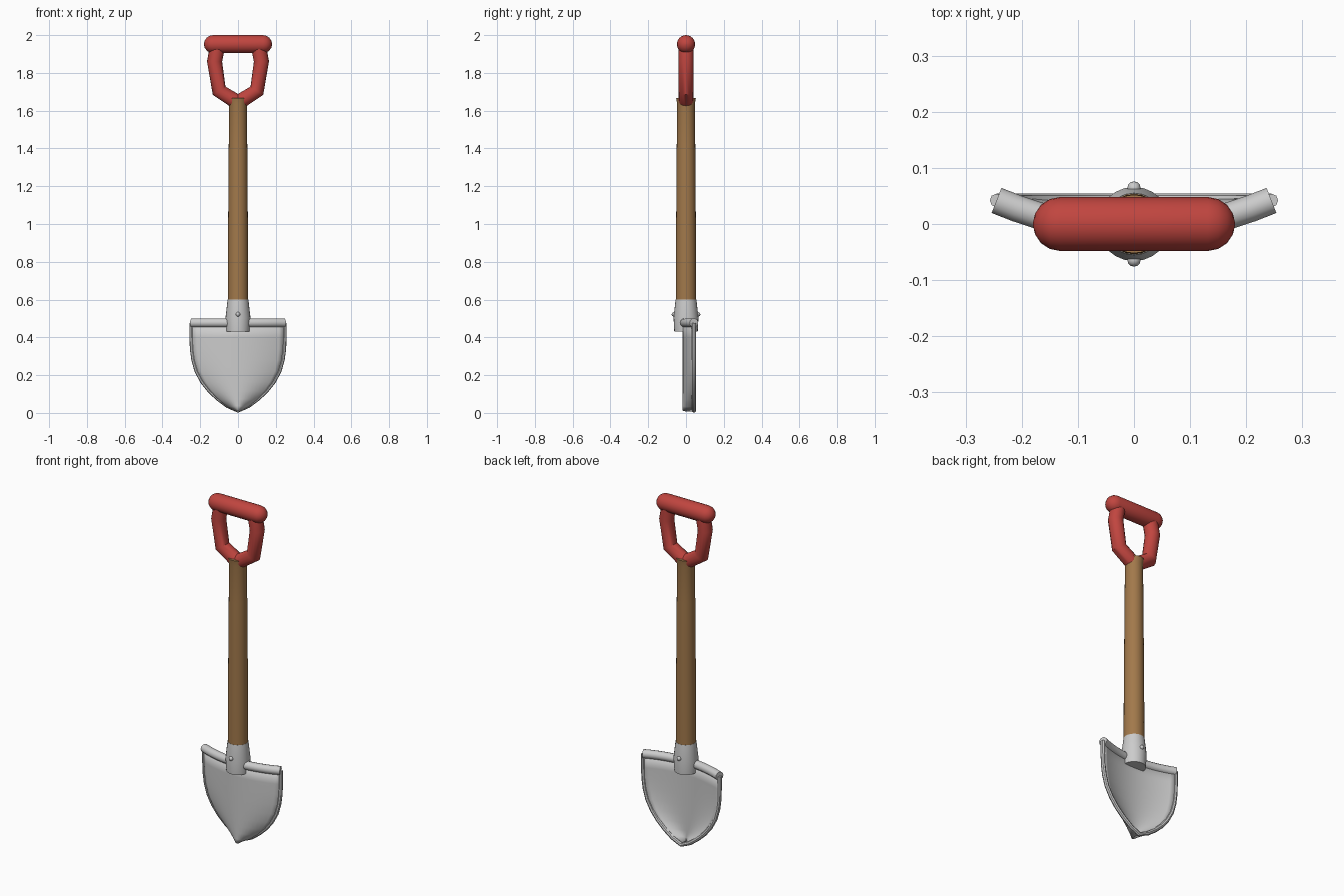
import bpy, math

if "Cube" in bpy.data.objects:
    bpy.data.objects.remove(bpy.data.objects["Cube"])

def material(name, color):
    m = bpy.data.materials.new(name)
    m.diffuse_color = color
    m.use_nodes = True
    m.node_tree.nodes["Principled BSDF"].inputs["Base Color"].default_value = m.diffuse_color
    return m

wood = material("wood", (0.36, 0.19, 0.07, 1))
red = material("red_plastic", (0.53, 0.06, 0.05, 1))

def finish(ob, mat=None, angle=40):
    bpy.ops.object.select_all(action='DESELECT')
    ob.select_set(True)
    bpy.context.view_layer.objects.active = ob
    if ob.type == 'CURVE':
        bpy.ops.object.convert(target='MESH')
        ob = bpy.context.object
    bpy.ops.object.shade_smooth_by_angle(angle=math.radians(angle))
    if mat:
        ob.data.materials.clear()
        ob.data.materials.append(mat)
    return ob

def mesh_object(name, verts, faces):
    me = bpy.data.meshes.new(name)
    me.from_pydata(verts, [], faces)
    me.update()
    ob = bpy.data.objects.new(name, me)
    bpy.context.collection.objects.link(ob)
    return ob

def tube(name, points, radius, res=4, mat=None):
    cu = bpy.data.curves.new(name, 'CURVE')
    cu.dimensions = '3D'
    cu.bevel_depth = radius
    cu.bevel_resolution = res
    cu.use_fill_caps = True
    sp = cu.splines.new('POLY')
    sp.points.add(len(points) - 1)
    for p, co in zip(sp.points, points):
        p.co = (*co, 1)
    ob = bpy.data.objects.new(name, cu)
    bpy.context.collection.objects.link(ob)
    return finish(ob, mat)

def lathe(name, profile, n=24, mat=None, along_x=False):
    """Revolve (radius, height) pairs, with closed ends."""
    verts, faces = [], []
    for r, h in profile:
        for i in range(n):
            a = 2 * math.pi * i / n
            c, s = r * math.cos(a), r * math.sin(a)
            verts.append((h, c, s) if along_x else (c, s, h))
    for j in range(len(profile) - 1):
        for i in range(n):
            k = (i + 1) % n
            faces.append((j*n + i, j*n + k, (j+1)*n + k, (j+1)*n + i))
    faces.append(tuple(reversed(range(n))))
    faces.append(tuple(range((len(profile) - 1) * n, len(profile) * n)))
    return finish(mesh_object(name, verts, faces), mat)

# Blade: rows of constant dish depth that narrow to the tip
Y0, DEPTH = -0.01, 0.052
def dish(u):
    return Y0 + DEPTH * u * u

outline = [(0.245, 0.477), (0.245, 0.40), (0.243, 0.34), (0.235, 0.28),
           (0.218, 0.22), (0.188, 0.165), (0.15, 0.117), (0.105, 0.075),
           (0.055, 0.038), (0.004, 0.013)]
N = 16
verts = [(w * u, dish(u), z) for w, z in outline
         for u in [2 * i / N - 1 for i in range(N + 1)]]
faces = []
for j in range(len(outline) - 1):
    for i in range(N):
        a = j * (N + 1) + i
        faces.append((a, a + N + 1, a + N + 2, a + 1))
blade = mesh_object("blade", verts, faces)
mod = blade.modifiers.new("thickness", 'SOLIDIFY')
mod.thickness = 0.016
mod.offset = 0
finish(blade)

# Rim around the blade edge
edge_y = dish(1)
right = [(w, edge_y, z) for w, z in outline[:-1]]
tube("blade_rim", right + [(0, edge_y, 0.013)]
     + [(-x, y, z) for x, y, z in reversed(right)], 0.012, 2)

# Rolled foot steps on the blade's top edge
for side, label in ((1, "right"), (-1, "left")):
    us = [0.12, 0.3, 0.5, 0.7, 0.85, 1]
    tube("foot_step_" + label,
         [(side * 0.245 * u, dish(u), 0.477) for u in us], 0.024, 4)

# Socket and rivets
lathe("socket", [(0.056, 0.43), (0.062, 0.43), (0.066, 0.505), (0.055, 0.60), (0.05, 0.60)])
for side, label in ((-1, "front"), (1, "back")):
    bpy.ops.mesh.primitive_uv_sphere_add(segments=12, ring_count=8, radius=0.012,
                                         location=(0, side * 0.064, 0.522))
    bpy.context.object.name = "rivet_" + label
    finish(bpy.context.object)

# Wooden shaft
lathe("shaft", [(0.054, 0.44), (0.054, 0.60), (0.053, 0.88), (0.049, 1.42),
                (0.047, 1.635), (0.052, 1.668)], mat=wood)

# Handle arms
for side, label in ((1, "right"), (-1, "left")):
    tube("handle_arm_" + label,
         [(side * x, 0, z) for x, z in
          ((0, 1.642), (0.1, 1.706), (0.124, 1.86), (0.108, 1.945))], 0.04, 6, red)

# Grip with rounded ends
R, H = 0.048, 0.132
caps = [(R * math.cos(a), H + R * math.sin(a))
        for a in [math.radians(d) for d in (0, 22, 45, 67, 86)]]
lathe("grip", [(r, -h) for r, h in reversed(caps)] + caps, 24, red, along_x=True)
bpy.data.objects["grip"].location.z = 1.952
